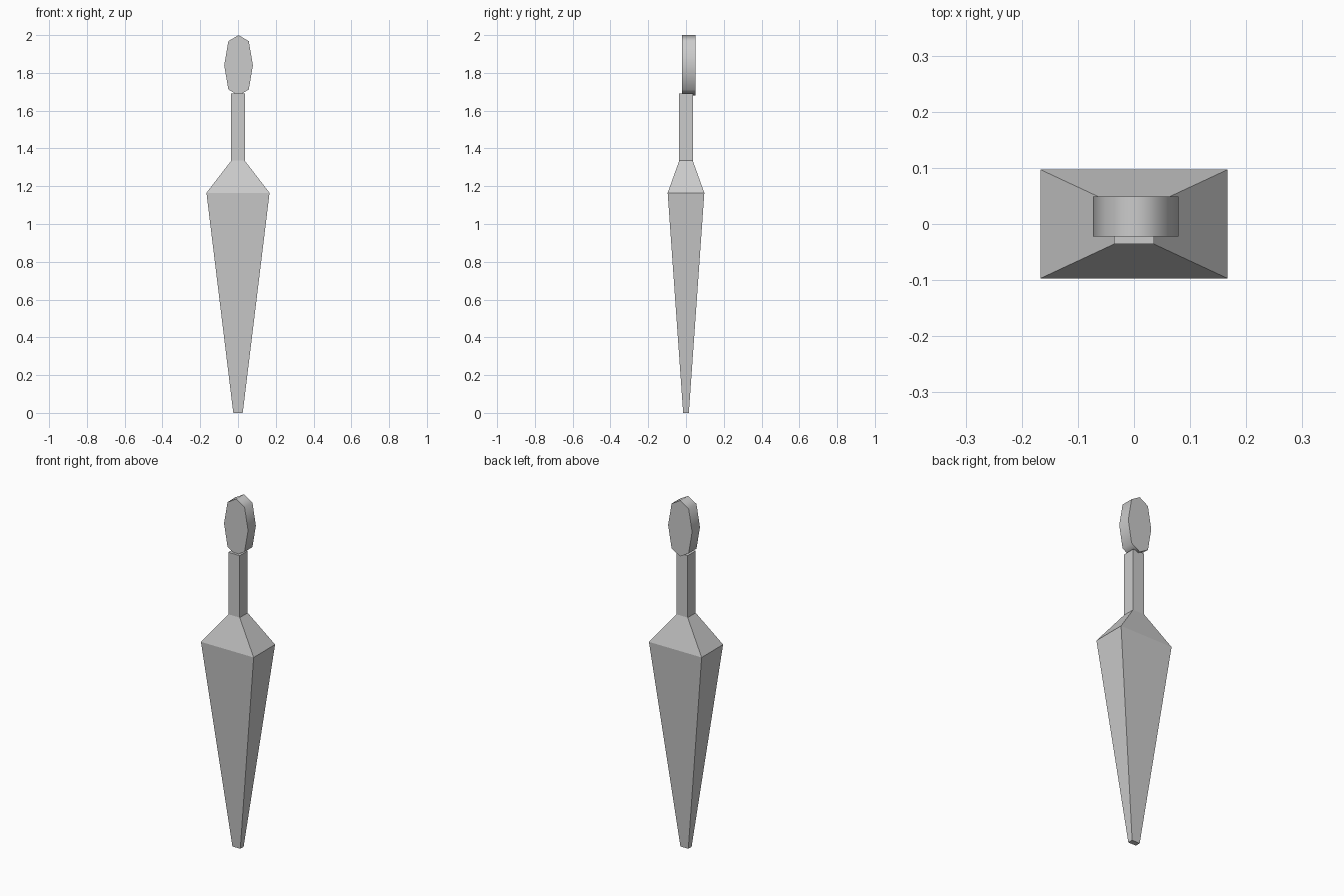
import bpy, math

if "Cube" in bpy.data.objects:
    bpy.data.objects.remove(bpy.data.objects["Cube"])


def make_object(name, verts, faces):
    mesh = bpy.data.meshes.new(name)
    mesh.from_pydata(verts, [], faces)
    mesh.update()
    obj = bpy.data.objects.new(name, mesh)
    bpy.context.collection.objects.link(obj)
    return obj


def skin(name, rings):
    """Join equal-sized vertex rings with quads and cap both ends."""
    n = len(rings[0])
    verts = [v for ring in rings for v in ring]
    faces = [tuple(reversed(range(n))), tuple(range(len(verts) - n, len(verts)))]
    for r in range(len(rings) - 1):
        for i in range(n):
            j = (i + 1) % n
            faces.append((r * n + i, r * n + j, (r + 1) * n + j, (r + 1) * n + i))
    return make_object(name, verts, faces)


def rect(hx, hy, z):
    return [(-hx, -hy, z), (hx, -hy, z), (hx, hy, z), (-hx, hy, z)]


# Tapered blade with sloping shoulders and square grip
skin("blade_and_grip", [
    rect(0.025, 0.015, 0.0),
    rect(0.167, 0.097, 1.165),
    rect(0.036, 0.036, 1.335),
    rect(0.036, 0.036, 1.69),
])

# Eight-sided oval pommel, slightly off centre
outline = [(0, 0.16), (0.054, 0.128), (0.076, 0), (0.054, -0.128),
           (0, -0.16), (-0.054, -0.128), (-0.076, 0), (-0.054, 0.128)]
pommel = skin("pommel", [[(0.003 + x, y, 1.84 + z) for x, z in outline]
                         for y in (0.049, -0.022)])
# Smooth rim, sharp flat caps
bpy.ops.object.select_all(action='DESELECT')
pommel.select_set(True)
bpy.context.view_layer.objects.active = pommel
bpy.ops.object.mode_set(mode='EDIT')
bpy.ops.mesh.select_all(action='SELECT')
bpy.ops.mesh.normals_make_consistent(inside=False)
bpy.ops.object.mode_set(mode='OBJECT')
bpy.ops.object.shade_smooth_by_angle(angle=math.radians(65))
